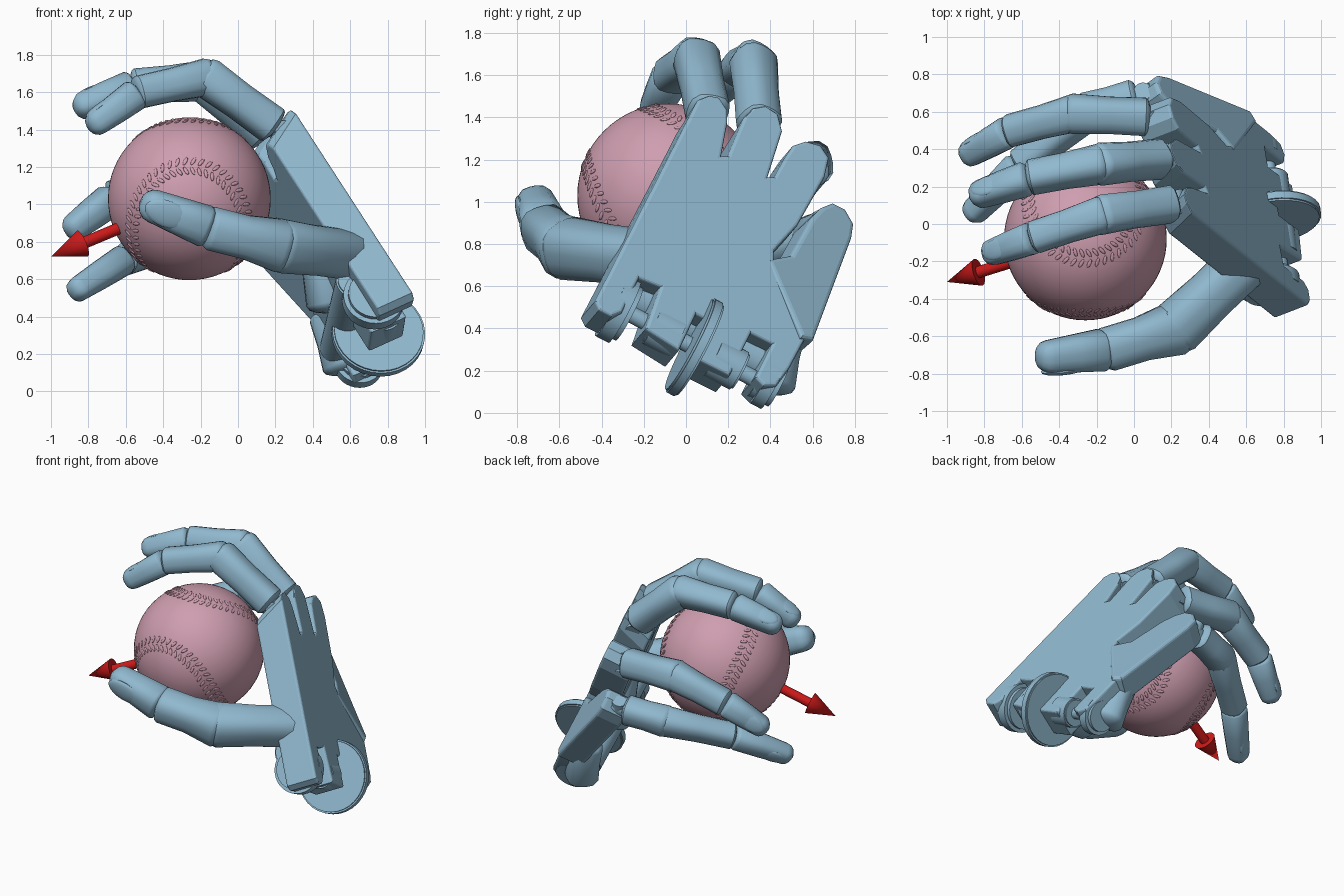
import bpy, bmesh, math
from mathutils import Vector as V, Matrix

if "Cube" in bpy.data.objects:
    bpy.data.objects.remove(bpy.data.objects["Cube"])


def material(name, rgb):
    m = bpy.data.materials.new(name)
    m.use_nodes = True
    m.diffuse_color = (*rgb, 1)
    m.node_tree.nodes["Principled BSDF"].inputs["Base Color"].default_value = (*rgb, 1)
    return m


BLUE = material("steel blue", (0.28, 0.48, 0.62))
PINK = material("dusty pink", (0.62, 0.34, 0.43))
RED = material("signal red", (0.62, 0.01, 0.01))

BALL, BALL_R = V((-0.26, -0.08, 1.03)), 0.435
HAND_UP = V((-0.5, 0.35, 0.79)).normalized()


def finish(name, bm, mat, angle=35):
    bmesh.ops.recalc_face_normals(bm, faces=bm.faces)
    me = bpy.data.meshes.new(name)
    bm.to_mesh(me)
    bm.free()
    me.materials.append(mat)
    me.shade_smooth()
    me.set_sharp_from_angle(angle=math.radians(angle))
    ob = bpy.data.objects.new(name, me)
    bpy.context.collection.objects.link(ob)
    return ob


def place(center, axis):
    return Matrix.Translation(center) @ axis.to_track_quat('Z', 'Y').to_matrix().to_4x4()


def rod(name, p, q, r0, r1, mat=BLUE, bevel=0.0):
    """Cylinder or cone between two points."""
    bm = bmesh.new()
    bmesh.ops.create_cone(bm, cap_ends=True, segments=32, radius1=r0, radius2=r1,
                          depth=(q - p).length, matrix=place((p + q) / 2, q - p))
    if bevel:
        rims = [e for e in bm.edges if any(len(f.verts) > 4 for f in e.link_faces)]
        bmesh.ops.bevel(bm, geom=rims, offset=bevel, segments=2, affect='EDGES')
    return finish(name, bm, mat)


def dorsal_frame(p, q):
    """Axis, sideways and outward directions of a bone (outward = away from the ball)."""
    axis = (q - p).normalized()
    out = (p + q) / 2 - BALL
    out = (out - axis * out.dot(axis)).normalized()
    return axis, axis.cross(out), out


def bone(name, p, q, r0, r1, cap0=0.45, cap1=0.45, waist=0.95):
    """Rounded-square limb with domed ends and a slight waist."""
    axis, side, out = dorsal_frame(p, q)
    length = (q - p).length
    domes = [math.radians(a) for a in (18, 40, 65, 90)]
    rings = [(-cap0 * r0 * math.cos(a), r0 * math.sin(a)) for a in domes]
    rings.append((length * 0.5, (r0 + r1) / 2 * waist))
    rings += [(length + cap1 * r1 * math.cos(a), r1 * math.sin(a)) for a in reversed(domes)]
    bm = bmesh.new()
    loops = []
    n = 16
    for d, r in rings:
        loop = []
        for i in range(n):
            a = 2 * math.pi * (i + 0.5) / n
            c, s = math.cos(a), math.sin(a)
            k = r / (abs(c) ** 3 + abs(s) ** 3) ** (1 / 3)
            loop.append(bm.verts.new(p + axis * d + side * c * k + out * s * k))
        loops.append(loop)
    for a, b in zip(loops, loops[1:]):
        for i in range(n):
            j = (i + 1) % n
            bm.faces.new((a[i], a[j], b[j], b[i]))
    bm.faces.new(loops[0])
    bm.faces.new(loops[-1])
    return finish(name, bm, BLUE)


def nail(name, p, q, r):
    """Flattened oval plate on the outer side of a fingertip."""
    axis, side, out = dorsal_frame(p, q)
    m = Matrix((side, axis, out)).transposed().to_4x4()
    m.translation = p + (q - p) * 0.78 + out * r * 0.82
    bm = bmesh.new()
    bmesh.ops.create_uvsphere(bm, u_segments=20, v_segments=10, radius=1,
                              matrix=m @ Matrix.Diagonal((r * 0.75, r * 1.3, r * 0.25, 1)))
    return finish(name, bm, BLUE)


def plate(name, anchor, normal, outline, thick, bevel, slide=0.0):
    """Slab whose outer face is a (y, z) outline projected onto a slanted plane.
    The inner side of the upper lobes slides back toward the wrist."""
    normal = normal.normalized()
    bm = bmesh.new()
    outer, inner = [], []
    for y, z in outline:
        x = anchor.x - (normal.y * (y - anchor.y) + normal.z * (z - anchor.z)) / normal.x
        p = V((x, y, z))
        back = HAND_UP * (slide if z > 1.3 else 0)
        outer.append(bm.verts.new(p))
        inner.append(bm.verts.new(p - normal * thick - back))
    n = len(outer)
    bm.faces.new(outer)
    bm.faces.new(inner[::-1])
    for i in range(n):
        j = (i + 1) % n
        bm.faces.new((outer[j], outer[i], inner[i], inner[j]))
    bmesh.ops.recalc_face_normals(bm, faces=bm.faces)
    rims = [e for e in bm.edges if any(len(f.verts) > 4 for f in e.link_faces)]
    bmesh.ops.bevel(bm, geom=rims, offset=bevel, segments=3, profile=0.5,
                    affect='EDGES', clamp_overlap=True)
    return finish(name, bm, BLUE, 8)


# Palm slab with three knuckle lobes and wrist slots
palm_outline = [
    (-0.43, 0.53), (0.03, 1.43), (0.06, 1.49), (0.11, 1.51), (0.16, 1.5), (0.2, 1.44),
    (0.2, 1.38), (0.17, 1.22), (0.2, 1.22), (0.28, 1.41), (0.32, 1.45), (0.38, 1.46),
    (0.44, 1.42), (0.46, 1.34), (0.39, 1.12), (0.42, 1.12), (0.47, 1.21), (0.51, 1.27),
    (0.57, 1.29), (0.64, 1.27), (0.68, 1.21), (0.66, 1.12), (0.53, 0.89), (0.42, 0.77),
    (0.42, 0.7), (0.57, 0.36), (0.49, 0.21), (0.43, 0.13), (0.37, 0.13),
    (0.33, 0.17), (0.41, 0.33), (0.31, 0.38), (0.21, 0.18), (0.05, 0.26), (0.13, 0.43),
    (0.05, 0.47), (-0.03, 0.3), (-0.19, 0.4), (-0.12, 0.6), (-0.22, 0.64),
    (-0.3, 0.48), (-0.35, 0.46), (-0.41, 0.49)]
plate("palm", V((0.3, 0.08, 1.5)), V((0.86, 0.33, 0.39)), palm_outline, 0.22, 0.022, 0.13)

# Folding outer panel behind the little finger
panel_outline = [(0.39, 0.73), (0.5, 0.75), (0.6, 0.93), (0.65, 0.98), (0.7, 1.0), (0.76, 0.97),
                 (0.8, 0.9), (0.79, 0.83), (0.61, 0.35), (0.55, 0.36)]
plate("outer_palm_panel", V((0.125, 0.77, 0.95)), V((0.72, 0.52, 0.46)), panel_outline, 0.19, 0.022)
bone("palm_pad", V((0.5, 0.12, 0.48)), V((0.42, 0.12, 0.88)), 0.13, 0.11)
bone("outer_wrist_pad", V((0.57, 0.4, 0.14)), V((0.5, 0.45, 0.4)), 0.11, 0.11)

# Wrist: lugs, barrels, pin and pulley wheel along a common axle
AXLE = V((-0.11, 0.88, -0.46)).normalized()
HUB = V((0.75, 0.04, 0.31))


def on_axle(name, a, b, r, bevel=0.01, shift=(0, 0, 0)):
    base = HUB + V(shift)
    rod(name, base + AXLE * a, base + AXLE * b, r, r, BLUE, bevel)


on_axle("wrist_pin", -0.42, 0.4, 0.04, 0)
on_axle("wrist_pulley", -0.03, 0.03, 0.25)
on_axle("inner_wrist_lug", -0.46, -0.34, 0.165, 0.025, (-0.07, -0.01, 0))
on_axle("outer_wrist_lug", 0.34, 0.45, 0.13, 0.025, (-0.06, 0, 0.02))
on_axle("inner_wrist_barrel", -0.24, -0.08, 0.1)
on_axle("outer_wrist_barrel", 0.09, 0.25, 0.1)
on_axle("wrist_core", -0.4, 0.4, 0.1, 0.01, (-0.17, 0, 0.1))

# Fingers: knuckle, middle joint, end joint, tip
fingers = {
    "index": (1.0, [(0.23, 0.11, 1.39), (-0.17, 0.05, 1.68), (-0.53, -0.07, 1.6), (-0.75, -0.15, 1.44)]),
    "middle": (1.0, [(0.18, 0.35, 1.34), (-0.18, 0.32, 1.66), (-0.55, 0.25, 1.63), (-0.82, 0.16, 1.53)]),
    "ring": (1.0, [(0.12, 0.57, 1.16), (-0.33, 0.59, 1.18), (-0.66, 0.5, 1.04), (-0.87, 0.38, 0.88)]),
    "little": (0.95, [(0.06, 0.69, 0.88), (-0.25, 0.6, 0.83), (-0.6, 0.32, 0.71), (-0.85, 0.07, 0.55)]),
}
for finger, (k, path) in fingers.items():
    a, b, c, d = [V(p) for p in path]
    axis, side, out = dorsal_frame(a, b)
    rod(finger + "_knuckle_pin", a - side * 0.065, a + side * 0.065, 0.05, 0.05)
    bone(finger + "_knuckle_link", a - axis * 0.04, a + axis * 0.1, 0.05, 0.055)
    bone(finger + "_proximal", a + axis * 0.06, b, 0.1 * k, 0.105 * k, 0.3, 0.6)
    bone(finger + "_middle", b, c, 0.1 * k, 0.088 * k, 0.6, 0.3)
    tip_axis = (d - c).normalized()
    bone(finger + "_tip", c + tip_axis * 0.035, d, 0.086 * k, 0.07 * k, 0.4, 0.9, 1.02)
    nail(finger + "_nail", c, d, 0.074 * k)

# Thumb
t = [V(p) for p in [(0.6, -0.2, 0.73), (0.22, -0.56, 0.78), (-0.14, -0.67, 0.87), (-0.45, -0.71, 0.99)]]
bone("thumb_base", t[0], t[1], 0.13, 0.14, 0.8, 0.6)
bone("thumb_proximal", t[1], t[2], 0.14, 0.115, 0.6, 0.4, 0.9)
bone("thumb_tip", t[2] + (t[3] - t[2]) * 0.12, t[3], 0.112, 0.088, 0.4, 0.9, 1.0)
nail("thumb_nail", t[2], t[3], 0.098)

# Ball
bm = bmesh.new()
bmesh.ops.create_uvsphere(bm, u_segments=64, v_segments=32, radius=BALL_R,
                          matrix=Matrix.Translation(BALL))
finish("ball", bm, PINK)

# Raised stitches in pairs along the seam
tilt = Matrix.Rotation(math.radians(40), 3, 'X') @ Matrix.Rotation(math.radians(45), 3, 'Z')


def seam(u):
    return tilt @ V((0.72 * math.cos(u) + 0.28 * math.cos(3 * u),
                     0.72 * math.sin(u) - 0.28 * math.sin(3 * u),
                     0.898 * math.sin(2 * u))).normalized()


bm = bmesh.new()
count = 108
for i in range(count):
    u = 2 * math.pi * i / count
    up = seam(u)
    along = (seam(u + 0.01) - seam(u - 0.01)).normalized()
    across = up.cross(along)
    for s in (-1, 1):
        length = (across * s + along * 0.5).normalized()
        m = Matrix((length, up.cross(length), up)).transposed().to_4x4()
        m.translation = BALL + (up + across * s * 0.065).normalized() * BALL_R
        bmesh.ops.create_icosphere(bm, subdivisions=2, radius=1,
                                   matrix=m @ Matrix.Diagonal((0.026, 0.01, 0.005, 1)))
finish("ball_stitches", bm, PINK, 60)

# Direction arrow leaving the ball
tip = V((-1.0, -0.31, 0.72))
aim = (tip - BALL).normalized()
rod("arrow_shaft", BALL, tip - aim * 0.18, 0.032, 0.032, RED)
rod("arrow_head", tip - aim * 0.19, tip, 0.075, 0.0, RED)
